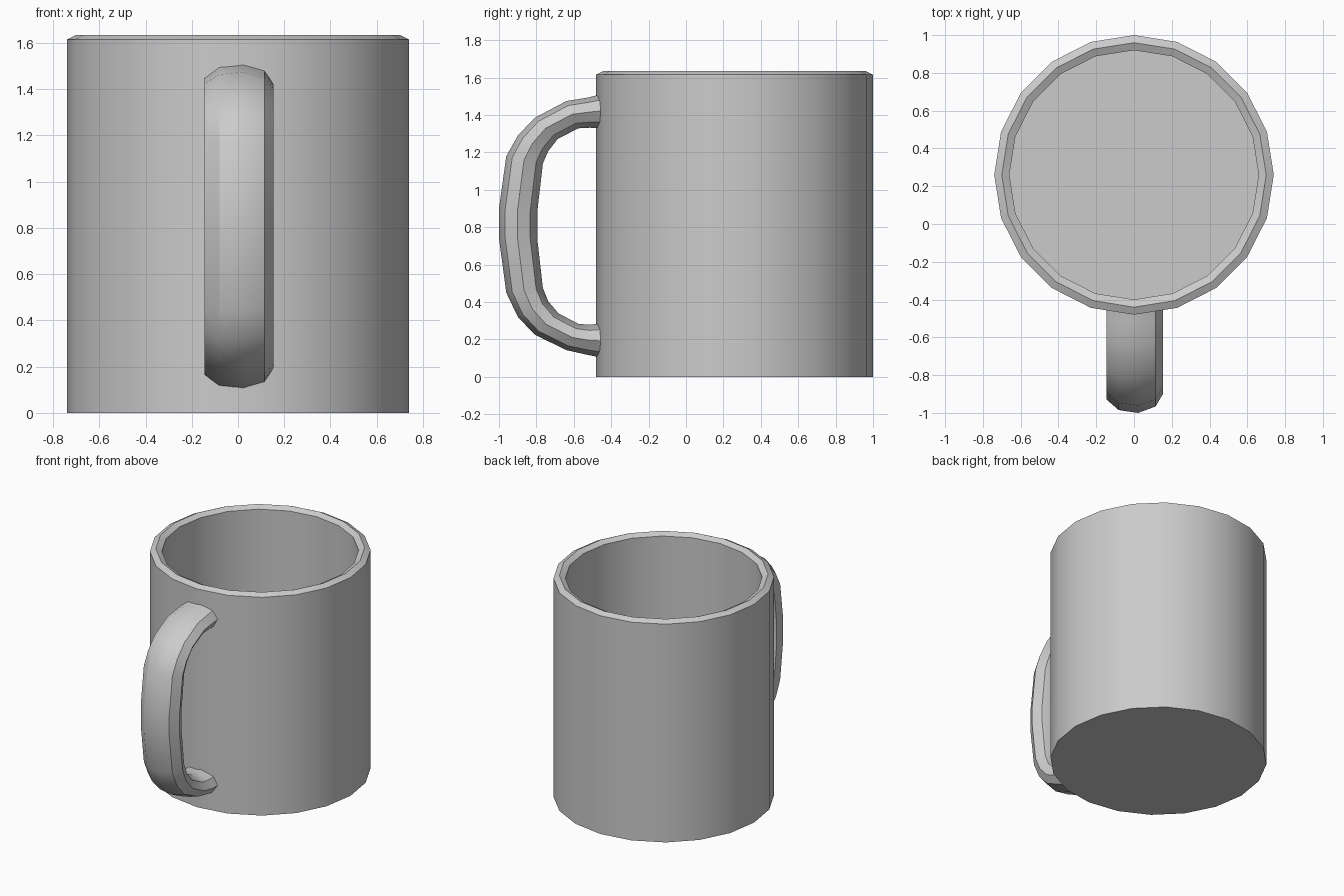
import bpy, bmesh
from math import sin, cos, radians, pi
from mathutils import Vector

if "Cube" in bpy.data.objects:
    bpy.data.objects.remove(bpy.data.objects["Cube"])


def make_object(name, rings, cap_first=True, cap_last=True):
    """Skin a list of vertex rings into a smooth-by-angle object."""
    bm = bmesh.new()
    loops = [[bm.verts.new(p) for p in ring] for ring in rings]
    for a, b in zip(loops, loops[1:]):
        for i in range(len(a)):
            j = (i + 1) % len(a)
            bm.faces.new((a[i], a[j], b[j], b[i]))
    if cap_first:
        bm.faces.new(loops[0])
    if cap_last:
        bm.faces.new(loops[-1])
    bmesh.ops.recalc_face_normals(bm, faces=bm.faces)
    mesh = bpy.data.meshes.new(name)
    bm.to_mesh(mesh)
    bm.free()
    obj = bpy.data.objects.new(name, mesh)
    bpy.context.collection.objects.link(obj)
    bpy.ops.object.select_all(action='DESELECT')
    obj.select_set(True)
    bpy.context.view_layer.objects.active = obj
    bpy.ops.object.shade_smooth_by_angle(angle=radians(30))
    return obj


# Mug body: 20-sided, ridged rim, hollow inside (radius, height)
SIDES = 20
CENTRE_Y = 0.26
profile = [(0.74, 0), (0.74, 1.615), (0.70, 1.635), (0.66, 1.615), (0.66, 0.08)]
make_object("mug_body", [
    [(r * sin(2 * pi * i / SIDES), CENTRE_Y + r * cos(2 * pi * i / SIDES), z)
     for i in range(SIDES)] for r, z in profile])

# Handle: 9-sided oval section swept between outer and inner outlines (y, z)
outline = [
    ((-0.44, 1.515), (-0.44, 1.325)),
    ((-0.52, 1.495), (-0.515, 1.33)),
    ((-0.64, 1.475), (-0.575, 1.327)),
    ((-0.81, 1.385), (-0.685, 1.27)),
    ((-0.90, 1.29), (-0.735, 1.205)),
    ((-0.962, 1.18), (-0.763, 1.14)),
    ((-1.001, 0.90), (-0.793, 0.88)),
    ((-1.001, 0.74), (-0.793, 0.74)),
    ((-0.962, 0.45), (-0.763, 0.475)),
    ((-0.90, 0.32), (-0.735, 0.405)),
    ((-0.81, 0.225), (-0.68, 0.34)),
    ((-0.64, 0.142), (-0.575, 0.285)),
    ((-0.52, 0.115), (-0.515, 0.28)),
    ((-0.44, 0.10), (-0.44, 0.29)),
]
rings = []
for outer, inner in outline:
    o, n = Vector((0, *outer)), Vector((0, *inner))
    mid, half = (o + n) / 2, (o - n) / 2
    angles = [radians(8 + 40 * k) for k in range(9)]
    rings.append([mid + half * cos(a) + Vector((0.153 * sin(a), 0, 0)) for a in angles])
make_object("handle", rings)
